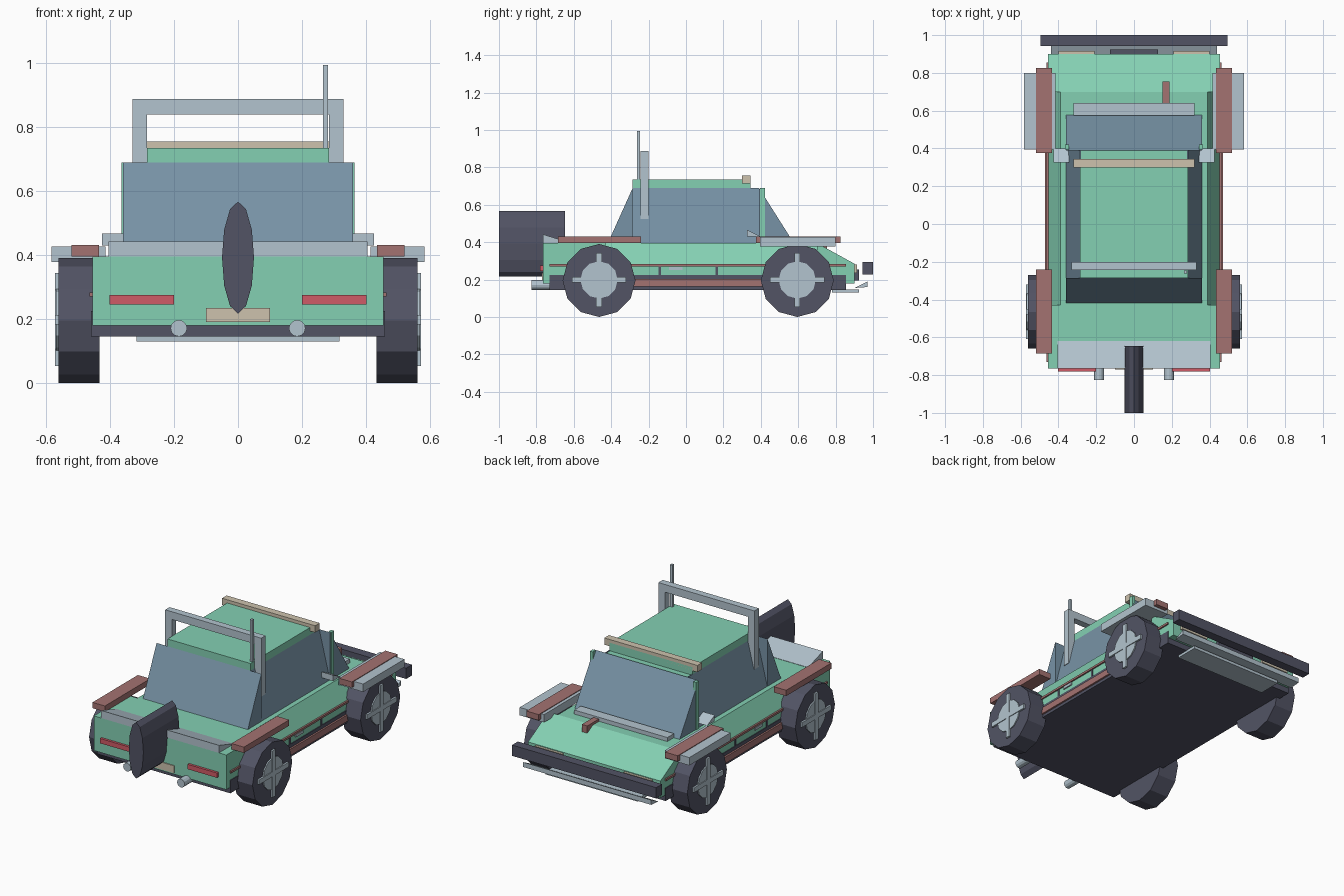
import bpy, bmesh, math
from mathutils import Matrix

if "Cube" in bpy.data.objects:
    bpy.data.objects.remove(bpy.data.objects["Cube"])


def mat(name, rgb):
    m = bpy.data.materials.new(name)
    m.diffuse_color = (*rgb, 1)
    m.use_nodes = True
    m.node_tree.nodes["Principled BSDF"].inputs["Base Color"].default_value = m.diffuse_color
    return m


GREEN = mat("mint paint", (0.23, 0.63, 0.45))
STEEL = mat("pale steel", (0.45, 0.55, 0.62))
DARK = mat("dark rubber", (0.085, 0.088, 0.13))
BROWN = mat("dusty red trim", (0.37, 0.17, 0.165))
GLASS = mat("blue glass", (0.185, 0.29, 0.38))
TAN = mat("tan", (0.61, 0.54, 0.42))
RED = mat("lamp red", (0.63, 0.105, 0.135))


def finish(bm, name, material):
    bmesh.ops.recalc_face_normals(bm, faces=bm.faces)
    me = bpy.data.meshes.new(name)
    bm.to_mesh(me)
    bm.free()
    me.materials.append(material)
    ob = bpy.data.objects.new(name, me)
    bpy.context.collection.objects.link(ob)
    return ob


def mirror(ob):
    """Copy across x = 0."""
    ob.modifiers.new("mirror", 'MIRROR').use_axis = (True, False, False)
    return ob


def box(name, material, x, y, z):
    bm = bmesh.new()
    bmesh.ops.create_cube(bm, size=1)
    for v in bm.verts:
        v.co = [r[0] if c < 0 else r[1] for c, r in zip(v.co, (x, y, z))]
    return finish(bm, name, material)


def prism(name, material, profile, span, axis='x'):
    """Extrude a profile: (y, z) points along x, or (x, z) points along y."""
    bm = bmesh.new()
    def at(p, t):
        return (t, p[0], p[1]) if axis == 'x' else (p[0], t, p[1])
    f = bm.faces.new([bm.verts.new(at(p, span[0])) for p in profile])
    ext = bmesh.ops.extrude_face_region(bm, geom=[f])
    for v in ext['geom']:
        if isinstance(v, bmesh.types.BMVert):
            v.co[0 if axis == 'x' else 1] = span[1]
    return finish(bm, name, material)


def cylinder(name, material, centre, radii, depth, axis, sides=12):
    """Faceted cylinder with a vertex at the top; radii are (horizontal, vertical)."""
    bm = bmesh.new()
    bmesh.ops.create_cone(bm, cap_ends=True, segments=sides, radius1=1, radius2=1, depth=depth)
    bm.transform(Matrix.Diagonal((radii[0], radii[1], 1, 1)))
    bm.transform(Matrix.Rotation(math.pi / 2, 4, 'X'))
    if axis == 'x':
        bm.transform(Matrix.Rotation(math.pi / 2, 4, 'Z'))
    bm.transform(Matrix.Translation(centre))
    return finish(bm, name, material)


# Body: square tail, cabin section with tapered shoulders, sloping nose
W = 0.455
box("tail_body", GREEN, (-W, W), (-0.765, -0.43), (0.18, 0.395))
prism("mid_body", GREEN, [(-W, 0.18), (W, 0.18), (W, 0.28), (0.39, 0.395),
                          (-0.39, 0.395), (-W, 0.28)], (-0.43, 0.70), 'y')
prism("nose_body", GREEN, [(0.70, 0.18), (0.90, 0.18), (0.90, 0.285), (0.70, 0.395)], (-W, W))
box("chassis", DARK, (-0.459, 0.459), (-0.73, 0.855), (0.145, 0.225))

# Cabin core, sloping glass wedges and roof
box("cabin_core", GREEN, (-0.283, 0.283), (-0.285, 0.39), (0.39, 0.685))
box("roof", GREEN, (-0.285, 0.285), (-0.285, 0.345), (0.685, 0.735))
prism("windshield", GLASS, [(0.39, 0.39), (0.58, 0.39), (0.39, 0.69)], (-0.36, 0.36))
prism("rear_window", GLASS, [(-0.285, 0.39), (-0.42, 0.39), (-0.285, 0.69)], (-0.36, 0.36))
mirror(prism("side_window", GLASS, [(0.28, 0.39), (0.36, 0.39), (0.285, 0.69), (0.28, 0.69)],
             (-0.285, 0.39), 'y'))
mirror(box("windshield_pillar", GREEN, (0.345, 0.365), (0.395, 0.422), (0.39, 0.69)))
box("roof_light_bar", TAN, (-0.32, 0.32), (0.30, 0.345), (0.713, 0.755))

# Roll bar and aerial
box("roll_bar_top", STEEL, (-0.33, 0.33), (-0.243, -0.2), (0.84, 0.888))
mirror(box("roll_bar_post", STEEL, (0.285, 0.33), (-0.243, -0.2), (0.525, 0.845)))
box("aerial", STEEL, (0.266, 0.281), (-0.262, -0.246), (0.55, 0.995))

# Cowl, hood catch, tail spoiler and mirrors
box("cowl_bar", STEEL, (-0.32, 0.32), (0.575, 0.64), (0.385, 0.42))
box("hood_catch", BROWN, (0.15, 0.187), (0.64, 0.755), (0.36, 0.41))
prism("tail_spoiler", STEEL, [(-0.765, 0.393), (-0.62, 0.393), (-0.62, 0.397), (-0.765, 0.442)],
      (-0.405, 0.405))
mirror(prism("side_mirror", STEEL, [(0.325, 0.43), (0.40, 0.43), (0.325, 0.467)], (0.345, 0.425)))

# Fenders
mirror(box("front_fender", STEEL, (0.415, 0.583), (0.395, 0.80), (0.378, 0.427)))
for label, y in (("front", (0.375, 0.825)), ("rear", (-0.685, -0.24))):
    mirror(box(label + "_fender_pad", BROWN, (0.435, 0.52), y, (0.395, 0.431)))

# Wheels with hub disc and cross spokes
R = 0.195
for label, y in (("rear", -0.465), ("front", 0.595)):
    mirror(cylinder(label + "_tyre", DARK, (0.4975, y, R), (R, R), 0.128, 'x'))
    mirror(cylinder(label + "_hub", STEEL, (0.56, y, R + 0.003), (0.1, 0.1), 0.017, 'x'))
    for k, (dy, dz) in enumerate(((0.015, 0.145), (0.145, 0.015))):
        mirror(box(f"{label}_spoke_{k}", STEEL, (0.555, 0.573), (y - dy, y + dy),
                   (R + 0.003 - dz, R + 0.003 + dz)))

# Side trim, sill, door seams and handles
mirror(box("side_stripe", BROWN, (0.45, 0.464), (-0.73, 0.855), (0.27, 0.283)))
mirror(box("sill", BROWN, (0.45, 0.47), (-0.36, 0.50), (0.163, 0.203)))
for k, y in enumerate((-0.14, 0.165)):
    mirror(box(f"door_seam_{k}", DARK, (0.45, 0.459), (y - 0.007, y + 0.007), (0.22, 0.272)))
mirror(box("door_handle", STEEL, (0.45, 0.463), (-0.09, -0.02), (0.25, 0.266)))

# Tail: spare drum, lamps, plate, exhausts
cylinder("spare_drum", DARK, (0, -0.823, 0.392), (0.05, 0.175), 0.354, 'y')
mirror(box("tail_lamp", RED, (0.2, 0.402), (-0.78, -0.755), (0.245, 0.275)))
box("number_plate", TAN, (-0.1, 0.1), (-0.771, -0.76), (0.19, 0.235))
mirror(cylinder("exhaust", STEEL, (0.185, -0.775, 0.171), (0.026, 0.026), 0.1, 'y'))

# Nose: bumper, lower bars, headlamps, grille
box("front_bumper", DARK, (-0.495, 0.495), (0.943, 1.0), (0.226, 0.293))
prism("lower_guard", STEEL, [(0.90, 0.155), (0.97, 0.16), (0.97, 0.19)], (-0.44, 0.44))
box("splitter", STEEL, (-0.317, 0.317), (0.78, 0.925), (0.13, 0.148))
mirror(box("headlamp", TAN, (0.21, 0.40), (0.89, 0.915), (0.235, 0.28)))
box("grille", DARK, (-0.128, 0.128), (0.89, 0.925), (0.195, 0.255))
